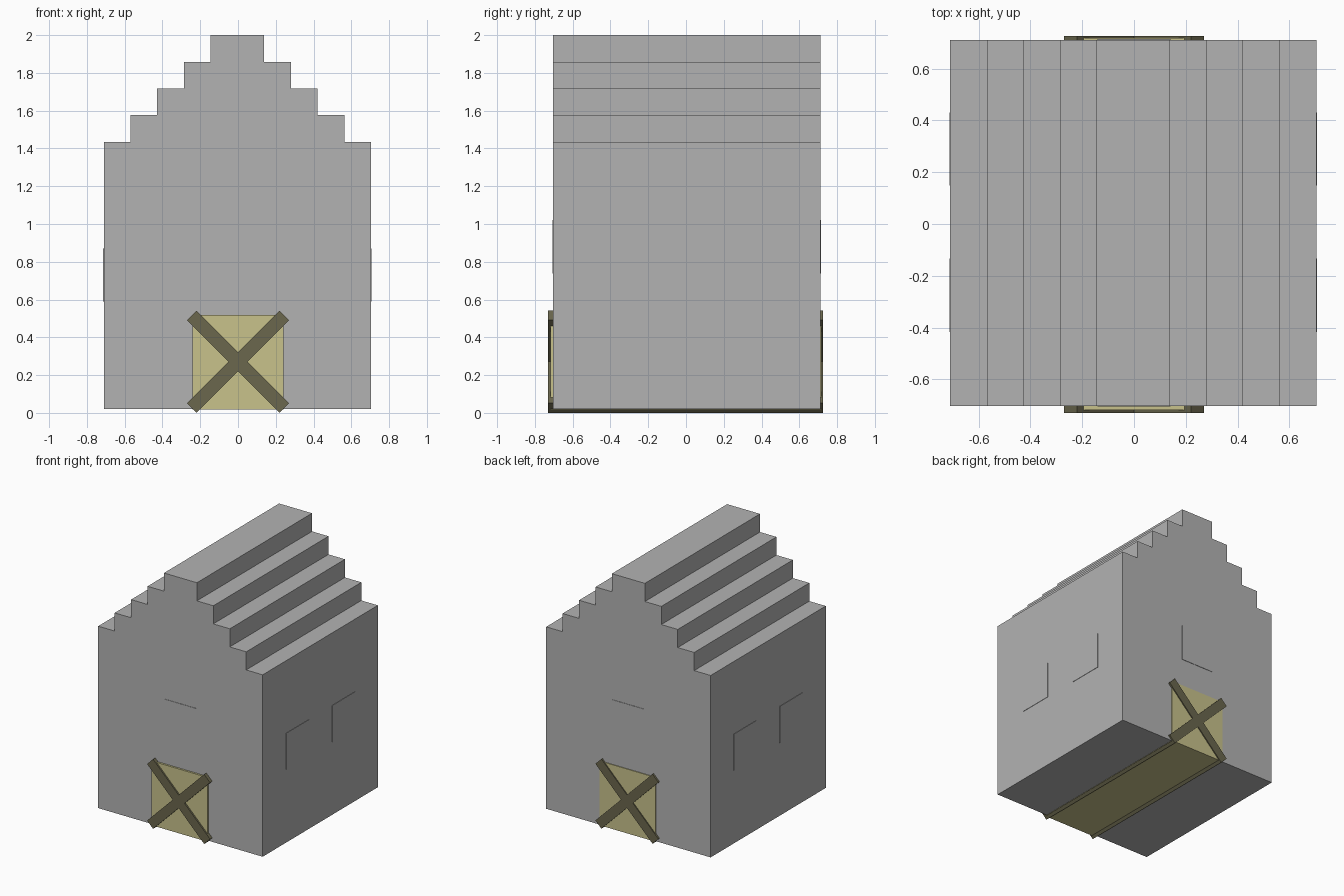
import bpy, bmesh, math
from mathutils import Matrix

cube = bpy.data.objects.get("Cube")
if cube:
    bpy.data.objects.remove(cube, do_unlink=True)


def material(name, rgb):
    m = bpy.data.materials.new(name)
    m.use_nodes = True
    m.diffuse_color = (*rgb, 1)
    m.node_tree.nodes["Principled BSDF"].inputs["Base Color"].default_value = (*rgb, 1)
    return m


stone = material("stone grey", (0.45, 0.45, 0.45))
straw = material("pale straw", (0.58, 0.54, 0.26))
timber = material("dark olive timber", (0.145, 0.135, 0.075))


def finish(name, bm, mat):
    bmesh.ops.recalc_face_normals(bm, faces=bm.faces)
    mesh = bpy.data.meshes.new(name)
    bm.to_mesh(mesh)
    bm.free()
    mesh.materials.append(mat)
    ob = bpy.data.objects.new(name, mesh)
    bpy.context.collection.objects.link(ob)
    return ob


def box(name, centre, size, mat, turn=0):
    bm = bmesh.new()
    bmesh.ops.create_cube(bm, size=1, matrix=Matrix.Diagonal((*size, 1)))
    ob = finish(name, bm, mat)
    ob.location = centre
    ob.rotation_euler.y = turn
    return ob


# House: stepped gable profile extruded from front to back
STEP = 0.1415
HALF = 5 * STEP
BASE, EAVES, TOP = 0.02, 1.435, 2.0
FRONT, BACK = -0.703, 0.712
MID_X, MID_Y = -0.003, (FRONT + BACK) / 2
rise = (TOP - EAVES) / 4

right_side = [(HALF, BASE)]
for i in range(5):
    width, z = HALF - i * STEP, EAVES + i * rise
    if i:
        right_side.append((width, z - rise))
    right_side.append((width, z))
outline = right_side + [(-x, z) for x, z in reversed(right_side)]

bm = bmesh.new()
face = bm.faces.new([bm.verts.new((x + MID_X, FRONT, z)) for x, z in outline])
grown = bmesh.ops.extrude_face_region(bm, geom=[face])
bmesh.ops.translate(bm, vec=(0, BACK - FRONT, 0),
                    verts=[g for g in grown["geom"] if isinstance(g, bmesh.types.BMVert)])
finish("house_body", bm, stone)

# Window panels: thin plates on every wall
PANE, PLATE = 0.283, 0.006
for name, y in (("front", FRONT), ("back", BACK)):
    box(name + "_window", (0, y, 0.88), (PANE, PLATE, PANE), stone)
for name, sx in (("left", 1), ("right", -1)):
    for place, y in (("front", -0.275), ("rear", 0.29)):
        box(f"{name}_{place}_window", (MID_X + sx * HALF, y, 0.73),
            (PLATE, PANE, PANE), stone)

# Door passage running through the house
box("door_passage", (0, 0, 0.268), (0.48, 1.436, 0.5), straw)

# Crossed beams running through the house, showing at both doors
for name, turn in (("rising", -1), ("falling", 1)):
    box(name + "_cross_beam", (0, -0.002, 0.271), (0.694, 1.456, 0.072), timber,
        turn * math.pi / 4)
